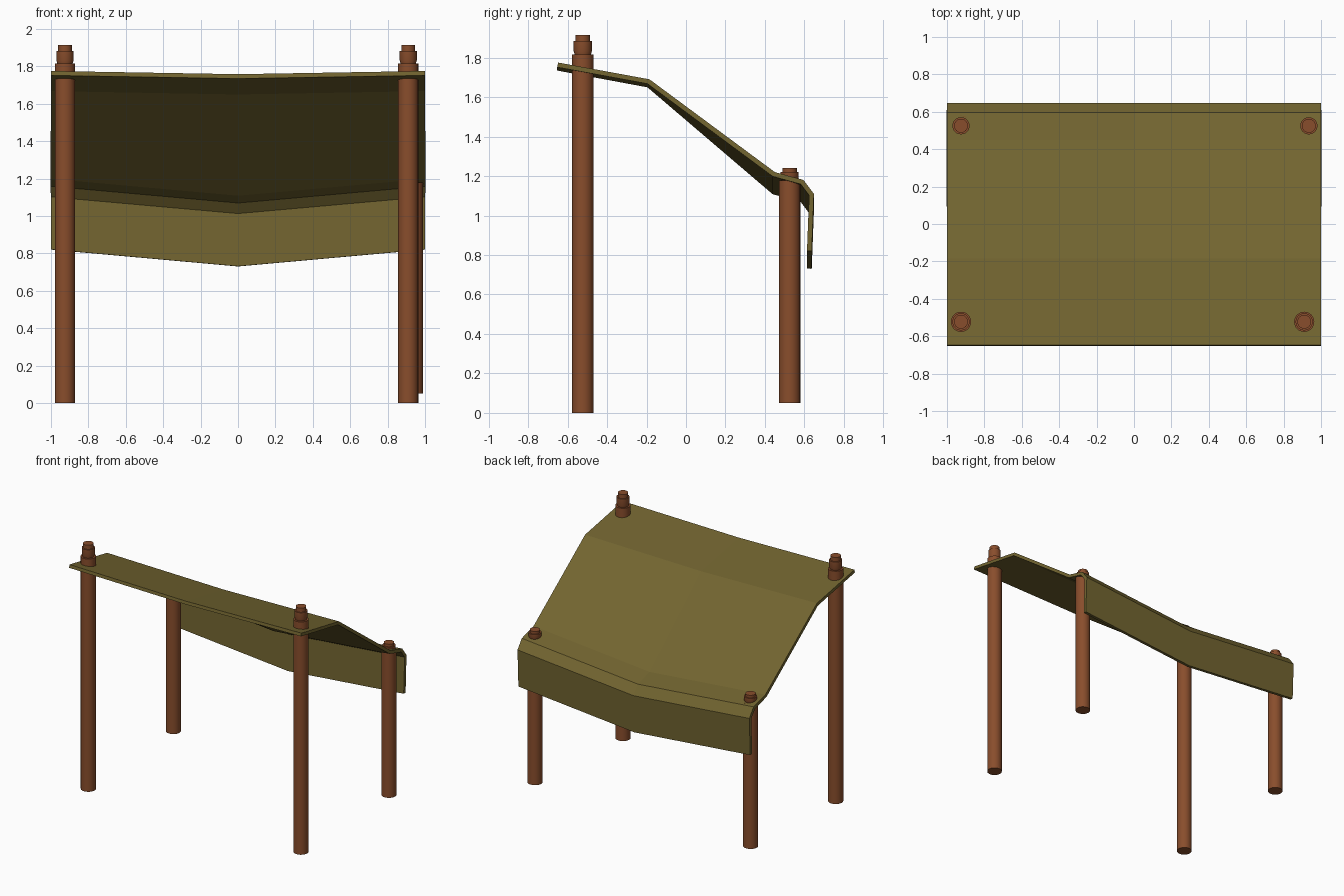
import bpy, bmesh, math

if "Cube" in bpy.data.objects:
    bpy.data.objects.remove(bpy.data.objects["Cube"])


def material(name, color):
    m = bpy.data.materials.new(name)
    m.diffuse_color = color
    m.use_nodes = True
    m.node_tree.nodes["Principled BSDF"].inputs["Base Color"].default_value = m.diffuse_color
    return m


cloth = material("olive_cloth", (0.17, 0.13, 0.03, 1))
wood = material("red_wood", (0.25, 0.075, 0.025, 1))


def make_object(name, bm, mat):
    bmesh.ops.recalc_face_normals(bm, faces=bm.faces)
    mesh = bpy.data.meshes.new(name)
    bm.to_mesh(mesh)
    bm.free()
    mesh.materials.append(mat)
    obj = bpy.data.objects.new(name, mesh)
    bpy.context.collection.objects.link(obj)
    return obj


# Canopy: side profile (y, z at the sides, sag at the middle)
profile = [(-0.648, 1.775, 0.017), (-0.185, 1.69, 0.018), (0.45, 1.22, 0.09),
           (0.595, 1.18, 0.09), (0.648, 1.11, 0.09), (0.637, 0.82, 0.09)]
bm = bmesh.new()
rows = [[bm.verts.new((x, y, z - sag * (x == 0))) for x in (-1, 0, 1)]
        for y, z, sag in profile]
for a, b in zip(rows, rows[1:]):
    for i in range(2):
        bm.faces.new((a[i], a[i + 1], b[i + 1], b[i]))
canopy = make_object("canopy", bm, cloth)
solid = canopy.modifiers.new("thickness", 'SOLIDIFY')
solid.thickness = 0.024
solid.offset = -1
solid.use_even_offset = True

# Posts: turned profile (radius, height) with a stepped finial
POST = [(0.054, 0), (0.054, 1.815), (0.041, 1.815), (0.046, 1.833),
        (0.046, 1.883), (0.037, 1.883), (0.037, 1.915)]
SIDES = 24


def post(name, x, y, base, top):
    scale = (top - base) / POST[-1][1]
    bm = bmesh.new()
    rings = []
    for r, z in POST:
        rings.append([bm.verts.new((x + r * math.cos(2 * math.pi * k / SIDES),
                                    y + r * math.sin(2 * math.pi * k / SIDES),
                                    base + z * scale)) for k in range(SIDES)])
    for a, b in zip(rings, rings[1:]):
        for k in range(SIDES):
            n = (k + 1) % SIDES
            bm.faces.new((a[k], a[n], b[n], b[k]))
    bm.faces.new(rings[0][::-1])
    bm.faces.new(rings[-1])
    obj = make_object(name, bm, wood)
    bpy.ops.object.select_all(action='DESELECT')
    obj.select_set(True)
    bpy.context.view_layer.objects.active = obj
    bpy.ops.object.shade_smooth_by_angle(angle=math.radians(30))


post("front_left_post", -0.925, -0.523, 0, 1.915)
post("front_right_post", 0.91, -0.523, 0, 1.915)
post("rear_left_post", -0.925, 0.525, 0.05, 1.24)
post("rear_right_post", 0.935, 0.525, 0.05, 1.24)
